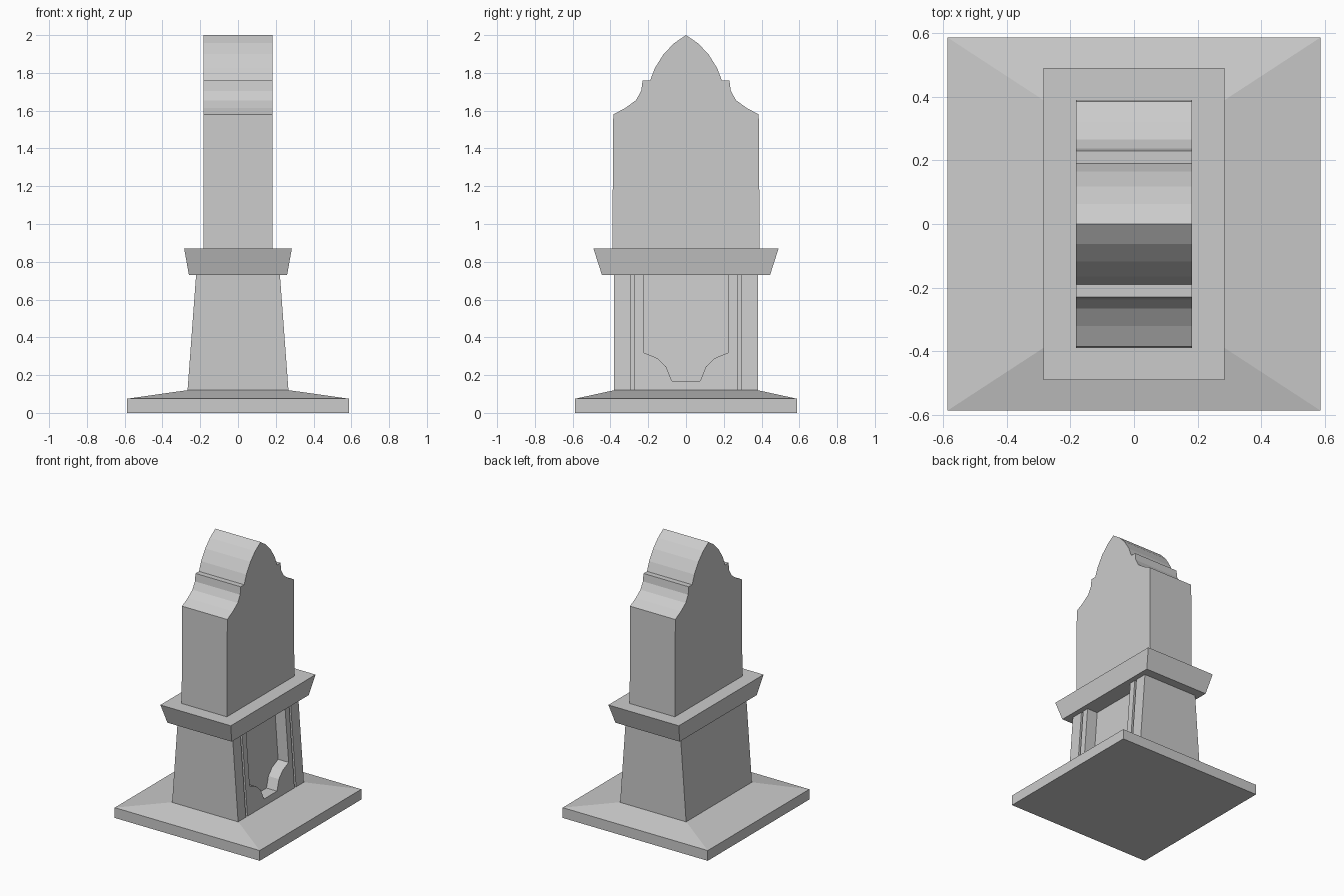
import bpy, bmesh

if "Cube" in bpy.data.objects:
    bpy.data.objects.remove(bpy.data.objects["Cube"])


def mesh_object(name, verts, faces):
    me = bpy.data.meshes.new(name)
    me.from_pydata(verts, [], faces)
    bm = bmesh.new()
    bm.from_mesh(me)
    bmesh.ops.recalc_face_normals(bm, faces=bm.faces)
    bm.to_mesh(me)
    bm.free()
    ob = bpy.data.objects.new(name, me)
    bpy.context.collection.objects.link(ob)
    return ob


def loft(name, rings):
    """Join equal-length rings of points into a closed solid."""
    n = len(rings[0])
    verts = [p for r in rings for p in r]
    faces = [list(range(n)), list(range(len(verts) - n, len(verts)))]
    for k in range(len(rings) - 1):
        for i in range(n):
            j = (i + 1) % n
            faces.append([k * n + i, k * n + j, (k + 1) * n + j, (k + 1) * n + i])
    return mesh_object(name, verts, faces)


def tapered(name, levels):
    """Stack of rectangles given as (half x, half y, z)."""
    return loft(name, [[(-x, -y, z), (x, -y, z), (x, y, z), (-x, y, z)]
                       for x, y, z in levels])


def mirrored(half):
    return half + [(-y, z) for y, z in reversed(half) if y > 0]


# Plinth, pedestal and overhanging cap
tapered("base_plinth", [(0.587, 0.587, 0), (0.587, 0.587, 0.075), (0.27, 0.38, 0.12)])
pedestal = tapered("pedestal", [(0.267, 0.38, 0.12), (0.222, 0.38, 0.73)])
tapered("cap_moulding", [(0.26, 0.445, 0.73), (0.285, 0.49, 0.87)])

# Headstone with stepped, pointed top
half = [(0.39, 0.87), (0.385, 1.58), (0.32, 1.615), (0.265, 1.655), (0.237, 1.705),
        (0.23, 1.76), (0.19, 1.76), (0.165, 1.825), (0.118, 1.9), (0.063, 1.957), (0, 2.0)]
outline = mirrored(half)
loft("headstone", [[(x, y, z) for y, z in outline] for x in (-0.183, 0.183)])


# Recessed panel and side grooves, cut parallel to the sloping right face
def carve(name, outline, depth):
    def face_x(z):
        return 0.267 - 0.045 * (z - 0.12) / 0.61
    cutter = loft(name, [[(face_x(z) + d, y, z) for y, z in outline]
                         for d in (-depth, 0.05)])
    cutter.hide_render = True
    mod = pedestal.modifiers.new(name, 'BOOLEAN')
    mod.operation = 'DIFFERENCE'
    mod.solver = 'EXACT'
    mod.object = cutter
    bpy.context.view_layer.objects.active = pedestal
    bpy.ops.object.modifier_apply(modifier=mod.name)
    bpy.data.objects.remove(cutter)


carve("panel_cutter", mirrored([(0.225, 0.75), (0.225, 0.32), (0.153, 0.29),
                                (0.105, 0.245), (0.075, 0.17)]), 0.085)
for s in (-1, 1):
    carve("groove_cutter", [(s * 0.272, 0.1), (s * 0.29, 0.1),
                            (s * 0.29, 0.75), (s * 0.272, 0.75)], 0.02)
